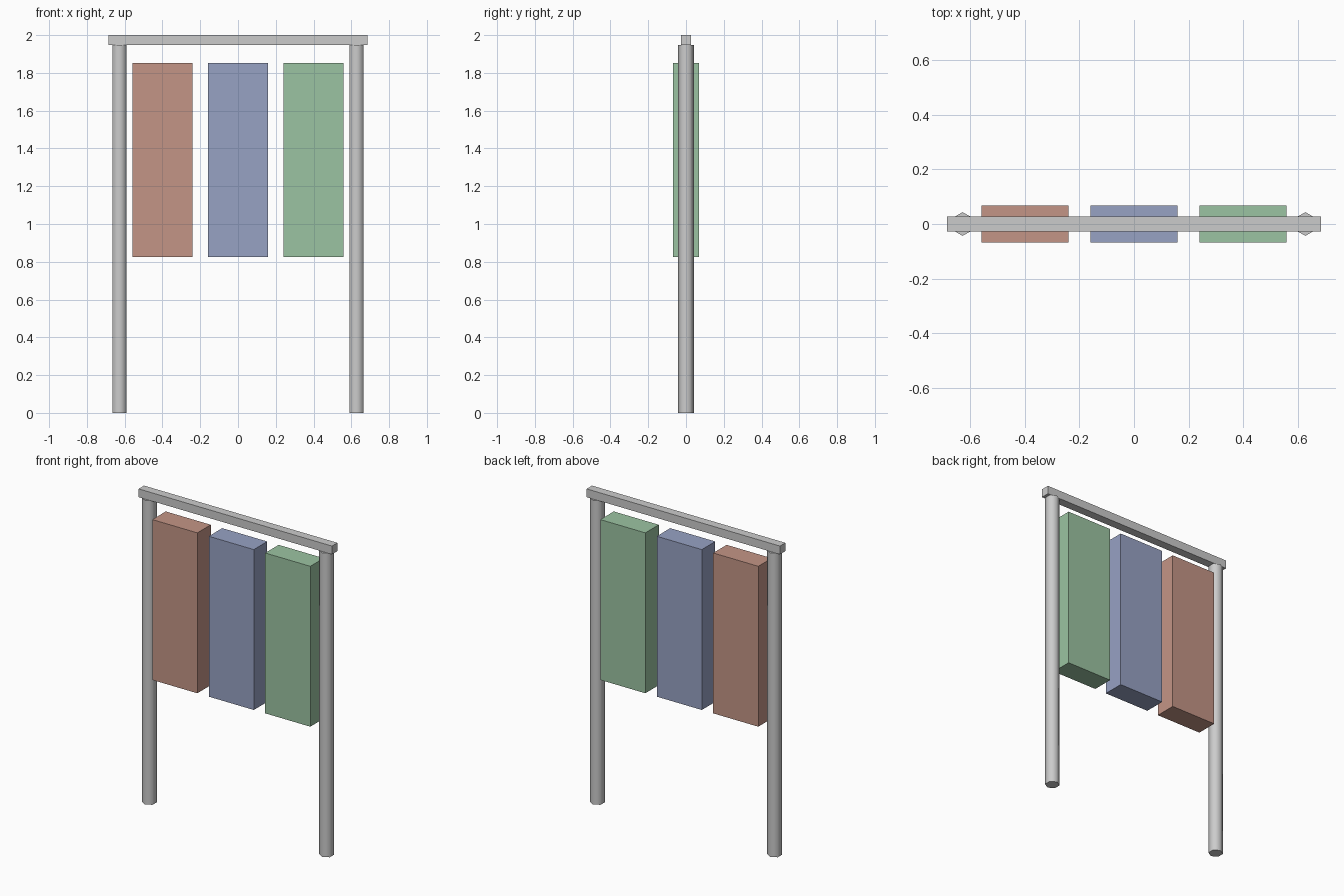
import bpy
from math import radians

if "Cube" in bpy.data.objects:
    bpy.data.objects.remove(bpy.data.objects["Cube"])


def box(name, center, size, color=None):
    bpy.ops.mesh.primitive_cube_add(size=1, location=center)
    ob = bpy.context.object
    ob.name = name
    ob.scale = size
    bpy.ops.object.transform_apply(location=False, rotation=False, scale=True)
    if color:
        mat = bpy.data.materials.new(name + "_paint")
        mat.diffuse_color = (*color, 1)
        mat.use_nodes = True
        mat.node_tree.nodes["Principled BSDF"].inputs["Base Color"].default_value = mat.diffuse_color
        ob.data.materials.append(mat)
    return ob


BEAM_BOTTOM, TOP = 1.947, 2.0

# Six-sided smooth posts, corners pointing front and back
for side, sx in (("left", -1), ("right", 1)):
    bpy.ops.mesh.primitive_cylinder_add(
        vertices=6, radius=0.0435, depth=BEAM_BOTTOM,
        location=(sx * 0.628, 0, BEAM_BOTTOM / 2))
    bpy.context.object.name = side + "_post"
    bpy.ops.object.shade_smooth_by_angle(angle=radians(65))

# Top beam
box("top_beam", (0, 0, (BEAM_BOTTOM + TOP) / 2), (1.37, 0.055, TOP - BEAM_BOTTOM))

# Three hanging panels
panels = (("red_panel", (0.55, 0.30, 0.24)),
          ("blue_panel", (0.31, 0.36, 0.55)),
          ("green_panel", (0.33, 0.55, 0.36)))
for i, (name, color) in enumerate(panels):
    box(name, ((i - 1) * 0.4, 0, 1.339), (0.319, 0.136, 1.027), color)
